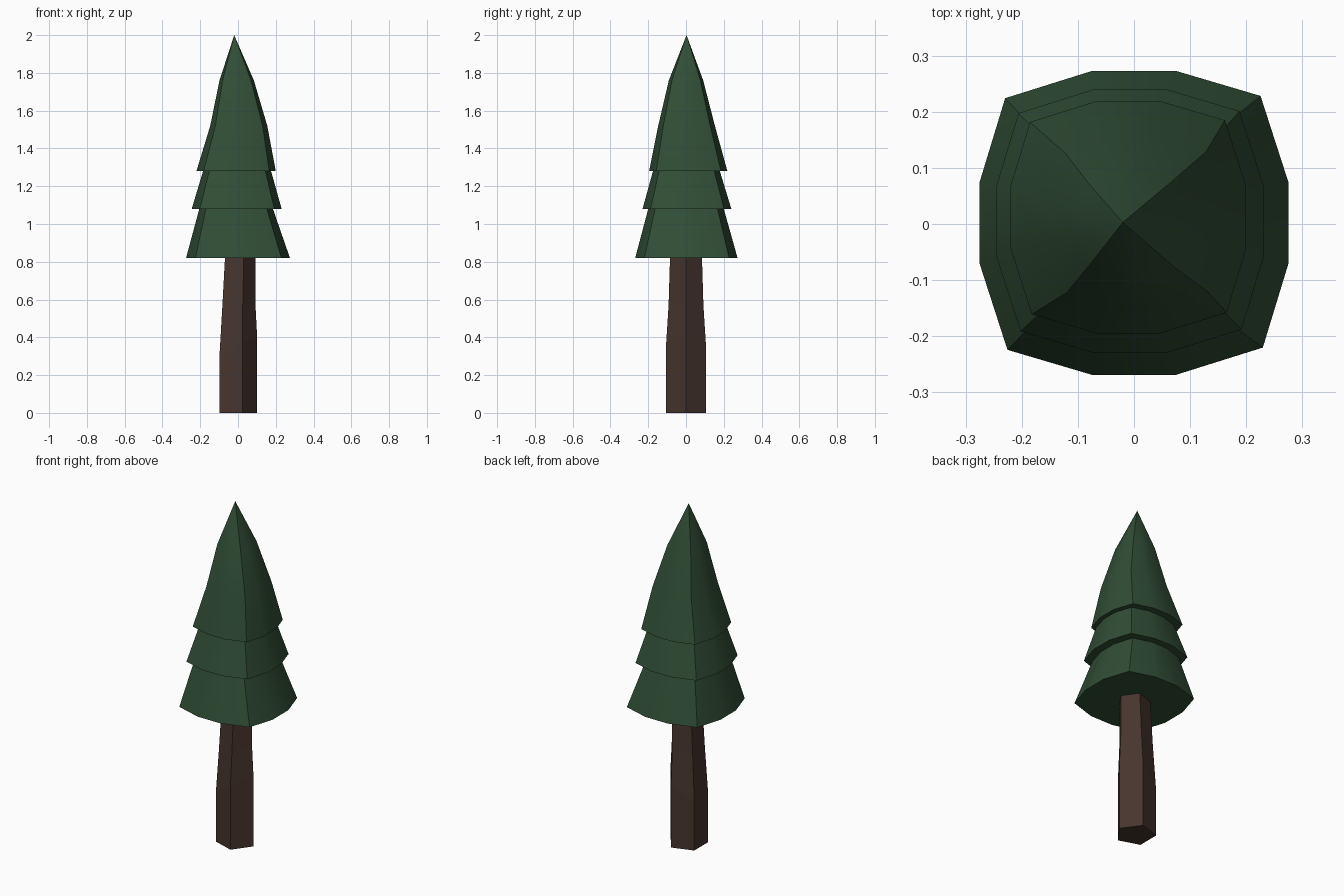
import bpy, bmesh, math

if "Cube" in bpy.data.objects:
    bpy.data.objects.remove(bpy.data.objects["Cube"])


def material(name, colour):
    mat = bpy.data.materials.new(name)
    mat.diffuse_color = colour
    mat.use_nodes = True
    mat.node_tree.nodes["Principled BSDF"].inputs["Base Color"].default_value = mat.diffuse_color
    return mat


def loft(name, rings, mat, tip=None):
    """Skin a stack of rings, closing the bottom and ending in a cap or a tip."""
    bm = bmesh.new()
    loops = [[bm.verts.new(p) for p in ring] for ring in rings]
    n = len(loops[0])
    bm.faces.new(loops[0][::-1])
    for lo, hi in zip(loops, loops[1:]):
        for i in range(n):
            j = (i + 1) % n
            bm.faces.new((lo[i], lo[j], hi[j], hi[i]))
    if tip:
        apex = bm.verts.new(tip)
        for i in range(n):
            bm.faces.new((loops[-1][i], loops[-1][(i + 1) % n], apex))
    else:
        bm.faces.new(loops[-1])
    bmesh.ops.recalc_face_normals(bm, faces=bm.faces[:])
    mesh = bpy.data.meshes.new(name)
    bm.to_mesh(mesh)
    bm.free()
    mesh.materials.append(mat)
    obj = bpy.data.objects.new(name, mesh)
    bpy.context.collection.objects.link(obj)
    return obj


# Trunk: flat-sided pentagon with slightly tilted rings
def pentagon(cx, r, z, tilt):
    pts = []
    for k in range(5):
        a = math.tau * k / 5
        x, y = r * math.cos(a), r * math.sin(a)
        pts.append((cx + x, y, z + tilt * x))
    return pts


trunk_rings = [
    pentagon(-0.01, 0.11, 0.0, 0.0),
    pentagon(-0.01, 0.11, 0.35, 0.7),
    pentagon(-0.005, 0.097, 0.565, 0.15),
    pentagon(0.003, 0.089, 0.82, 0.0),
]
loft("trunk", trunk_rings, material("bark", (0.062, 0.035, 0.027, 1)))


# Foliage: four bulging sides with sharp corners, stepped into three tiers
QUARTER = [(1.0, -0.27), (1.0, 0.27), (0.82, 0.835)]


def bulged_square(cx, cy, hx, hy, z):
    pts = []
    for k in range(4):
        c, s = round(math.cos(k * math.pi / 2)), round(math.sin(k * math.pi / 2))
        for x, y in QUARTER:
            pts.append((cx + hx * (x * c - y * s), cy + hy * (x * s + y * c), z))
    return pts


# centre x, centre y, half width x, half width y, height
tiers = [
    (0.0, 0.002, 0.275, 0.271, 0.82),
    (-0.01, 0.0, 0.195, 0.2, 1.08),
    (-0.007, 0.005, 0.238, 0.235, 1.08),
    (-0.005, 0.002, 0.18, 0.177, 1.28),
    (-0.01, 0.012, 0.21, 0.207, 1.28),
    (0.004, 0.003, 0.151, 0.15, 1.52),
    (-0.007, 0.0, 0.091, 0.091, 1.76),
]
foliage = loft("foliage", [bulged_square(*t) for t in tiers],
               material("needles", (0.03, 0.075, 0.036, 1)), tip=(-0.02, 0.003, 2.0))

bpy.ops.object.select_all(action='DESELECT')
foliage.select_set(True)
bpy.context.view_layer.objects.active = foliage
bpy.ops.object.shade_smooth_by_angle(angle=math.radians(32))
